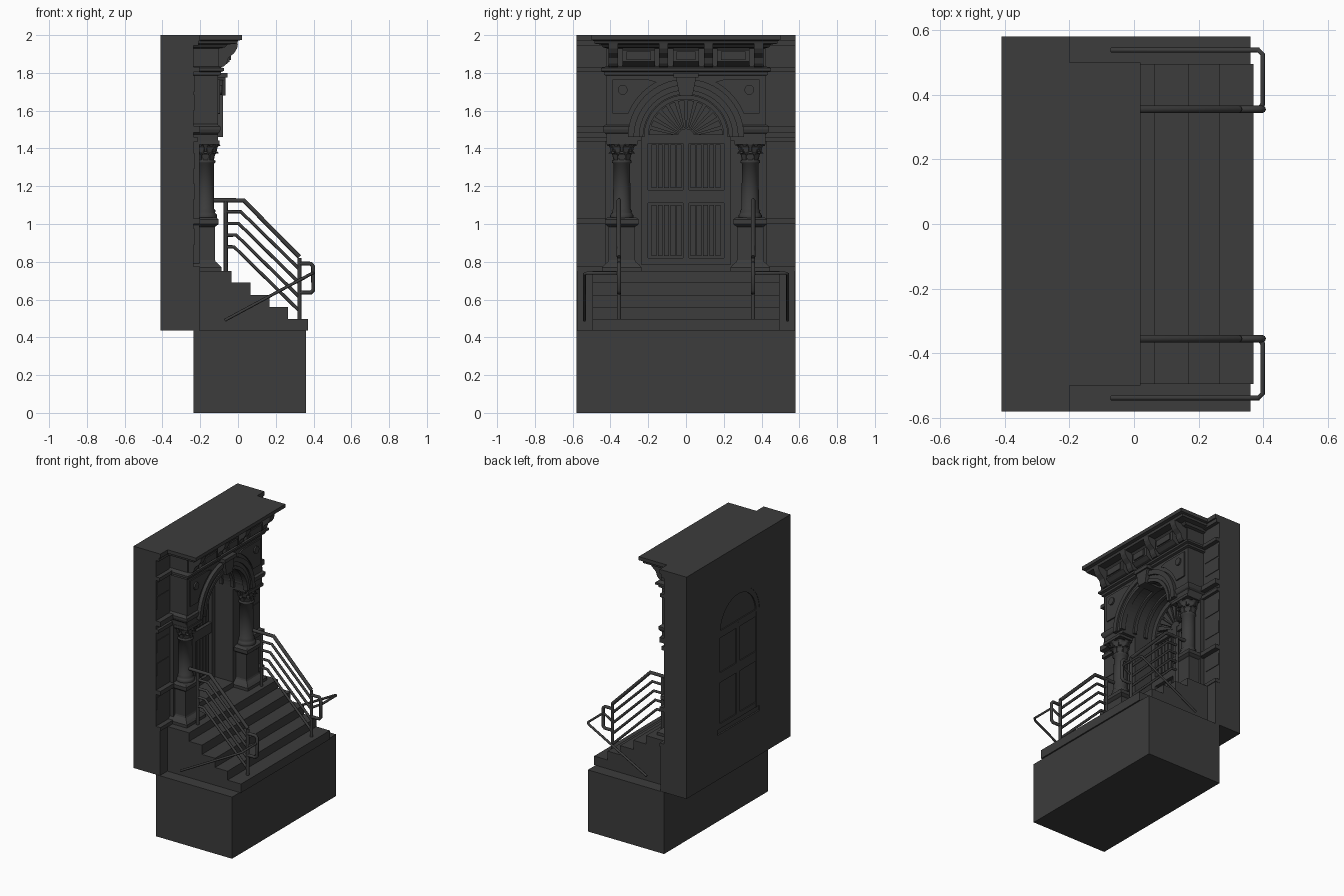
import bpy, bmesh, math
from mathutils import Vector

stone = bpy.data.materials.new("dark_stone")
stone.diffuse_color = (0.045, 0.045, 0.045, 1)


def finish(name, verts, faces, smooth=False):
    me = bpy.data.meshes.new(name)
    me.from_pydata(verts, [], faces)
    bm = bmesh.new()
    bm.from_mesh(me)
    bmesh.ops.recalc_face_normals(bm, faces=bm.faces)
    for f in bm.faces:
        f.smooth = smooth and len(f.verts) == 4
    bm.to_mesh(me)
    bm.free()
    me.materials.append(stone)
    ob = bpy.data.objects.new(name, me)
    bpy.context.collection.objects.link(ob)
    return ob


def loft(name, rings, smooth=False):
    n = len(rings[0])
    verts = [v for r in rings for v in r]
    faces = [(k*n + i, k*n + (i+1) % n, (k+1)*n + (i+1) % n, (k+1)*n + i)
             for k in range(len(rings)-1) for i in range(n)]
    faces += [tuple(range(n)), tuple(range(len(verts)-n, len(verts)))]
    return finish(name, verts, faces, smooth)


def prism_x(name, pts, x0, x1):
    return loft(name, [[(x, y, z) for y, z in pts] for x in (x0, x1)])


def prism_y(name, pts, y0, y1):
    return loft(name, [[(x, y, z) for x, z in pts] for y in (y0, y1)])


def box(name, x0, x1, y0, y1, z0, z1):
    return prism_x(name, [(y0, z0), (y1, z0), (y1, z1), (y0, z1)], x0, x1)


def band(name, x0, xf, y0, y1, prof, ky=1.0):
    """Moulding profile (projection, z) returned round the front and both ends."""
    return loft(name, [[(x0, y0-d*ky, z), (xf+d, y0-d*ky, z), (xf+d, y1+d*ky, z), (x0, y1+d*ky, z)]
                       for d, z in prof])


def lathe(name, cx, cy, prof, n=24):
    return loft(name, [[(cx + r*math.cos(2*math.pi*i/n), cy + r*math.sin(2*math.pi*i/n), z)
                        for i in range(n)] for r, z in prof], True)


def arc(r, a0=0, a1=180, n=32):
    return [(r*math.cos(math.radians(a0+(a1-a0)*i/n)), CZ + r*math.sin(math.radians(a0+(a1-a0)*i/n)))
            for i in range(n+1)]


def ring(name, r0, r1, x0, x1, a0=0, a1=180, n=32):
    return prism_x(name, arc(r1, a0, a1, n) + arc(r0, a1, a0, n), x0, x1)


def arch_wall(name, w, zb, zt, r, x0, x1):
    return prism_x(name, [(-r, zb), (-w, zb), (-w, zt), (w, zt), (w, zb), (r, zb)] + arc(r), x0, x1)


def tube(name, pts, r=0.011):
    cu = bpy.data.curves.new(name, 'CURVE')
    cu.dimensions = '3D'
    cu.bevel_depth, cu.bevel_resolution, cu.use_fill_caps = r, 2, True
    sp = cu.splines.new('POLY')
    sp.points.add(len(pts)-1)
    for p, c in zip(sp.points, pts):
        p.co = (*c, 1)
    cu.materials.append(stone)
    ob = bpy.data.objects.new(name, cu)
    bpy.context.collection.objects.link(ob)


CZ, R = 1.46, 0.235          # arch centre height and opening radius

# base, wall, stairs
box("base_block", -0.235, 0.36, -0.58, 0.58, 0, 0.435)
box("wall_foot", -0.41, -0.235, -0.58, 0.58, 0.435, 0.75)
arch_wall("back_wall", 0.58, 0.75, 2.0, R, -0.41, -0.235)
steps = [(-0.235, 0.435), (-0.235, 0.75), (-0.035, 0.75)]
for x, z in [(0.065, 0.69), (0.168, 0.625), (0.265, 0.56), (0.37, 0.497)]:
    steps += [(steps[-1][0], z), (x, z)]
prism_y("stairs", steps + [(0.37, 0.435)], -0.495, 0.495)
box("threshold", -0.40, -0.2, -R, R, 0.75, 0.785)

# arched upper front with rings and keystone
arch_wall("arch_front", 0.42, 1.44, 1.83, R, -0.235, -0.105)
ring("arch_face", R, 0.30, -0.12, -0.092)
ring("arch_outer_roll", 0.275, 0.308, -0.12, -0.08)
ring("arch_inner_roll", R-0.008, 0.25, -0.12, -0.084)
for x in (-0.2, -0.29):
    ring("vault_rib", R-0.014, R+0.005, x-0.012, x+0.012)
prism_x("keystone", [(-0.035, 1.68), (0.035, 1.68), (0.058, 1.80), (-0.058, 1.80)], -0.2, -0.065)
box("keystone_cap", -0.12, -0.055, -0.065, 0.065, 1.775, 1.80)

# cornice: moulding, frieze, brackets, top slab
band("frieze_moulding", -0.235, -0.105, -0.42, 0.42,
     [(0, 1.785), (0.015, 1.79), (0.015, 1.805), (0.03, 1.81), (0.03, 1.825), (0, 1.835)])
band("frieze", -0.235, -0.10, -0.42, 0.42, [(0, 1.83), (0, 1.95)])
band("cornice_slab", -0.235, -0.10, -0.42, 0.42,
     [(0, 1.93), (0.03, 1.935), (0.045, 1.95), (0.095, 1.955), (0.1, 1.97), (0.12, 1.975), (0.12, 2.0)], 0.66)
bracket = [(-0.11, 1.83), (-0.075, 1.833), (-0.06, 1.85), (-0.05, 1.88), (-0.02, 1.905), (-0.005, 1.93),
           (0.0, 1.956), (-0.11, 1.956)]
for y in (-0.385, -0.118, 0.118, 0.385):
    prism_y("cornice_bracket", bracket, y-0.024, y+0.024)
for y, w in ((-0.25, 0.085), (0, 0.07), (0.25, 0.085)):
    prism_y("frieze_block", [(-0.11, 1.83), (-0.07, 1.84), (-0.045, 1.86), (-0.045, 1.92), (-0.11, 1.94)], y-w, y+w)
    box("frieze_panel", -0.06, -0.036, y-w+0.02, y+w-0.02, 1.868, 1.912)

# double door with plank panels, visible from both sides
box("door_slab", -0.40, -0.37, -R, R, 0.76, CZ)
prism_x("fanlight_pane", arc(R), -0.40, -0.375)
for y in (-0.218, 0, 0.218):
    box("door_stile", -0.408, -0.345, y-0.017, y+0.017, 0.785, CZ)
for z0, z1 in ((0.785, 0.82), (1.11, 1.18), (1.425, 1.475)):
    box("door_rail", -0.407, -0.347, -0.22, 0.22, z0, z1)
for s in (-1, 1):
    for i in range(5):
        y = s*(0.036 + i*0.0335)
        for z0, z1 in ((0.83, 1.10), (1.19, 1.42)):
            box("door_plank", -0.38, -0.36, y-0.013, y+0.013, z0, z1)
ring("fanlight_frame", 0.2, R, -0.408, -0.345)
ring("fanlight_hub", 0.0, 0.045, -0.39, -0.345, n=12)
for i in range(12):
    ring("fan_blade", 0.05, 0.195, -0.38, -0.355, i*15+2.5, i*15+12.5, 3)

for s in (-1, 1):
    def yr(a, b):
        return (a, b) if s > 0 else (-b, -a)

    # side wall courses and plinth
    box("wall_plinth", -0.235, -0.205, *yr(0.42, 0.578), 0.435, 0.75)
    for z0, z1, x in ((0.75, 0.775, -0.2), (1.0, 1.03, -0.2), (1.435, 1.46, -0.215), (1.485, 1.52, -0.2),
                      (1.805, 1.83, -0.205), (1.945, 1.97, -0.21), (1.97, 2.0, -0.2)):
        box("wall_course", -0.24, x, *yr(0.40, 0.58), z0, z1)
    for z in (0.89, 1.13, 1.29, 1.6, 1.7):
        box("wall_stone", -0.24, -0.231, *yr(0.44, 0.575), z, z+0.085)

    # pilaster, pedestal, column
    y0, y1 = yr(0.27, 0.41)
    box("pilaster", -0.24, -0.205, *yr(R, 0.425), 0.75, 1.44)
    band("pedestal", -0.235, -0.122, y0, y1,
         [(0.035, 0.75), (0.035, 0.77), (0.022, 0.785), (0.004, 0.80), (0, 0.81), (0, 0.985), (0.008, 0.99),
          (0.02, 1.0), (0.02, 1.025), (0.005, 1.035)])
    cy, cx = s*0.34, -0.172
    lathe("column", cx, cy,
          [(0.06, 1.03), (0.062, 1.045), (0.056, 1.055), (0.05, 1.06), (0.054, 1.07), (0.046, 1.08),
           (0.044, 1.32), (0.052, 1.325), (0.052, 1.335), (0.044, 1.34), (0.048, 1.38), (0.072, 1.425)])
    # capital leaves in two tiers
    for tier, (zb, out) in enumerate(((1.335, 0.0), (1.375, 0.012))):
        for k in range(8):
            a = math.radians(k*45 + tier*22.5)
            u, t = Vector((math.cos(a), math.sin(a), 0)), Vector((-math.sin(a), math.cos(a), 0))
            rings = []
            for r, z, w in ((0.044, 0, 0.012), (0.05, 0.03, 0.017), (0.063, 0.048, 0.013), (0.071, 0.038, 0.006)):
                c = Vector((cx, cy, zb+z)) + u*(r+out)
                rings.append([c-t*w, c+t*w, c+t*w-u*0.012, c-t*w-u*0.012])
            loft("capital_leaf", rings)
    box("capital_abacus", -0.235, -0.098, *yr(0.258, 0.422), 1.422, 1.442)
    ye = yr(0.25, 0.42)
    band("entablature", -0.235, -0.112, *ye,
         [(0, 1.44), (0.003, 1.475), (0.015, 1.485), (0.02, 1.5), (0.02, 1.515), (0, 1.53)])
    # raised carving panel beside the arch
    sp = arc(0.33, 22, 62, 10) + [(0.20, 1.765), (0.39, 1.765), (0.39, CZ+0.124)]
    prism_x("spandrel_panel", [(s*y, z) for y, z in sp], -0.12, -0.096)
    ros = [(s*0.335 + 0.026*math.cos(k*math.pi/6), 1.71 + 0.026*math.sin(k*math.pi/6)) for k in range(12)]
    prism_x("spandrel_rosette", ros, -0.11, -0.086)

    # railing with sloping bars, end loop and low side rail
    y = s*0.355
    tube("rail_post_top", [(-0.065, y, 0.74), (-0.065, y, 1.125)])
    tube("rail_post_bottom", [(0.325, y, 0.49), (0.325, y, 0.82)])
    tube("top_rail", [(-0.13, y, 1.125), (0.03, y, 1.125), (0.325, y, 0.825)], 0.012)
    for i in range(4):
        z = 1.065 - i*0.062
        xb = 0.015 - i*0.012
        tube("rail_bar", [(-0.065, y, z), (xb, y, z), (0.325, y, z-(0.325-xb)*0.98)], 0.009)
    tube("rail_end_loop", [(0.325, y, 0.79), (0.385, y, 0.79), (0.398, y, 0.775), (0.398, y, 0.65),
                           (0.385, y, 0.637), (0.325, y, 0.637)])
    tube("side_rail", [(0.325, y, 0.70), (0.385, y, 0.735), (0.398, y+s*0.015, 0.74), (0.398, s*0.525, 0.74),
                       (0.385, s*0.538, 0.735), (-0.07, s*0.538, 0.49)], 0.008)
